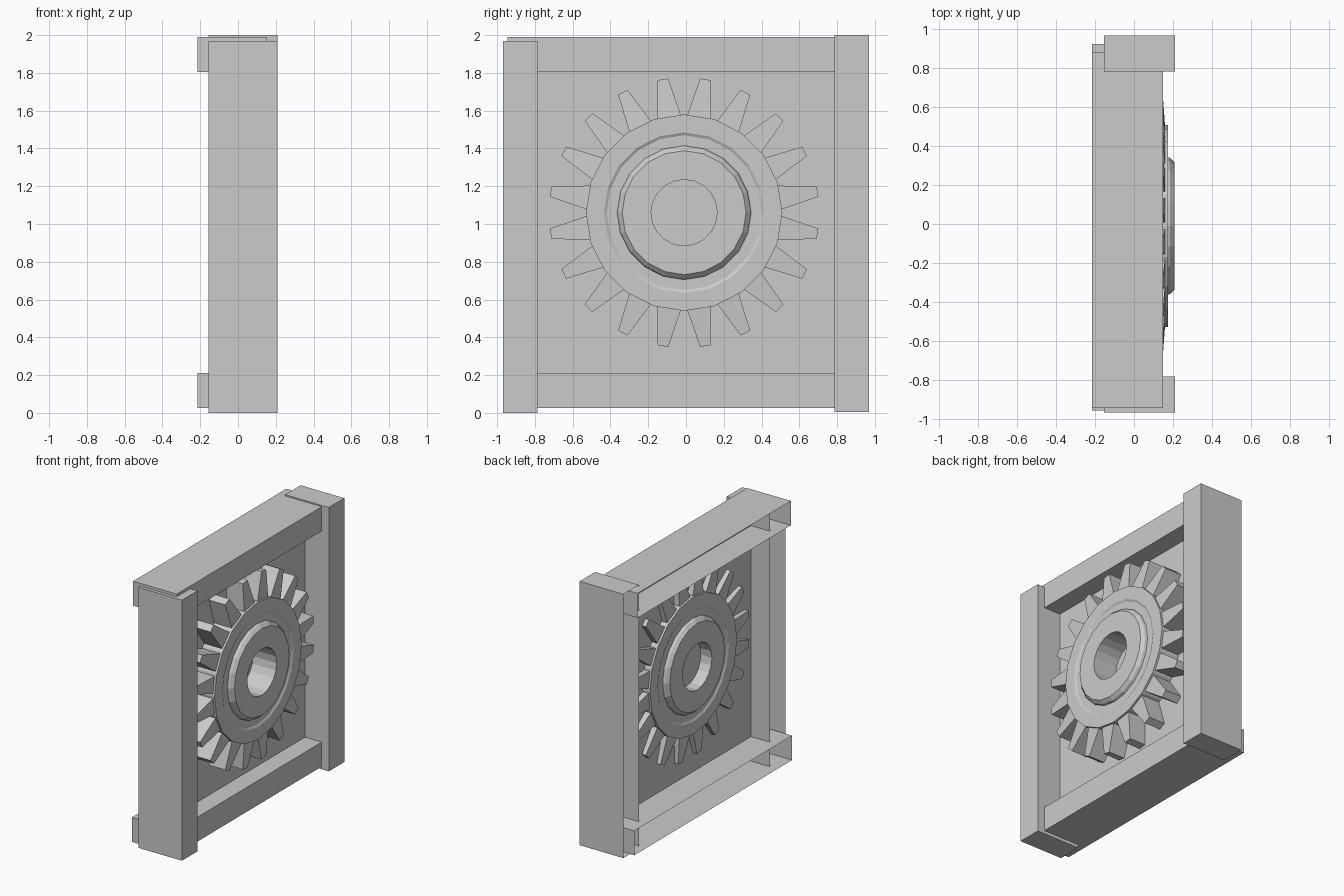
import bpy, bmesh, math
from mathutils import Matrix, Vector

if "Cube" in bpy.data.objects:
    bpy.data.objects.remove(bpy.data.objects["Cube"])

grey = bpy.data.materials.new("plain_grey")
grey.use_nodes = True
GREY = (0.6, 0.6, 0.6, 1)
grey.diffuse_color = GREY
grey.node_tree.nodes["Principled BSDF"].inputs["Base Color"].default_value = GREY

GEAR_CENTRE = Vector((0, -0.01, 1.06))
TEETH = 20
STEP = math.tau / TEETH


def finish(name, bm):
    mesh = bpy.data.meshes.new(name)
    bm.to_mesh(mesh)
    bm.free()
    mesh.materials.append(grey)
    obj = bpy.data.objects.new(name, mesh)
    bpy.context.scene.collection.objects.link(obj)
    return obj


def open_beam(name, x, y, z):
    """Box from ranges, hollow and open on its -x side."""
    bm = bmesh.new()
    size = [b - a for a, b in (x, y, z)]
    mid = [(a + b) / 2 for a, b in (x, y, z)]
    bmesh.ops.create_cube(bm, size=1, matrix=Matrix.Translation(mid) @ Matrix.Diagonal((*size, 1)))
    bm.normal_update()
    back = [f for f in bm.faces if f.normal.x < -0.9]
    bmesh.ops.delete(bm, geom=back, context='FACES')
    return finish(name, bm)


# Frame: two posts and two rails
POST_X, RAIL_X = (-0.155, 0.21), (-0.215, 0.15)
open_beam("front_post", POST_X, (-0.97, -0.785), (0, 1.97))
open_beam("back_post", POST_X, (0.785, 0.97), (0.005, 2.0))
open_beam("top_rail", RAIL_X, (-0.945, 0.885), (1.805, 1.99))
open_beam("bottom_rail", RAIL_X, (-0.96, 0.925), (0.025, 0.21))

# Thin panel filling the frame
bm = bmesh.new()
bmesh.ops.create_cube(bm, size=1, matrix=Matrix.Translation((0.008, 0, 1.005))
                      @ Matrix.Diagonal((0.004, 1.58, 1.62, 1)))
finish("panel", bm)

# Gear body: half profile (x, radius), mirrored about the gear's mid plane and spun
MID = 0.06
front = [(0.175, 0.52), (0.175, 0.425), (0.167, 0.41), (0.167, 0.355),
         (0.185, 0.35), (0.207, 0.328), (0.207, 0.175)]
profile = front + [(2 * MID - x, r) for x, r in reversed(front)]
bm = bmesh.new()
rings = []
for i in range(TEETH):
    a = i * STEP
    rings.append([bm.verts.new(GEAR_CENTRE + Vector((x, r * math.cos(a), r * math.sin(a))))
                  for x, r in profile])
for i, ring in enumerate(rings):
    after = rings[(i + 1) % TEETH]
    for j in range(len(profile)):
        k = (j + 1) % len(profile)
        bm.faces.new((ring[j], ring[k], after[k], after[j]))
bmesh.ops.recalc_face_normals(bm, faces=bm.faces)
finish("gear_body", bm)

# Gear teeth: tapered blocks set around the rim
bm = bmesh.new()
for i in range(TEETH):
    block = bmesh.ops.create_cube(bm, size=2)["verts"]
    for v in block:
        tip = v.co.z > 0
        v.co = Vector((MID + v.co.x * (0.085 if tip else 0.1),
                       v.co.y * (0.028 if tip else 0.065),
                       0.715 if tip else 0.505))
    turn = Matrix.Translation(GEAR_CENTRE) @ Matrix.Rotation((i + 0.5) * STEP, 4, 'X')
    bmesh.ops.transform(bm, matrix=turn, verts=block)
finish("gear_teeth", bm)
